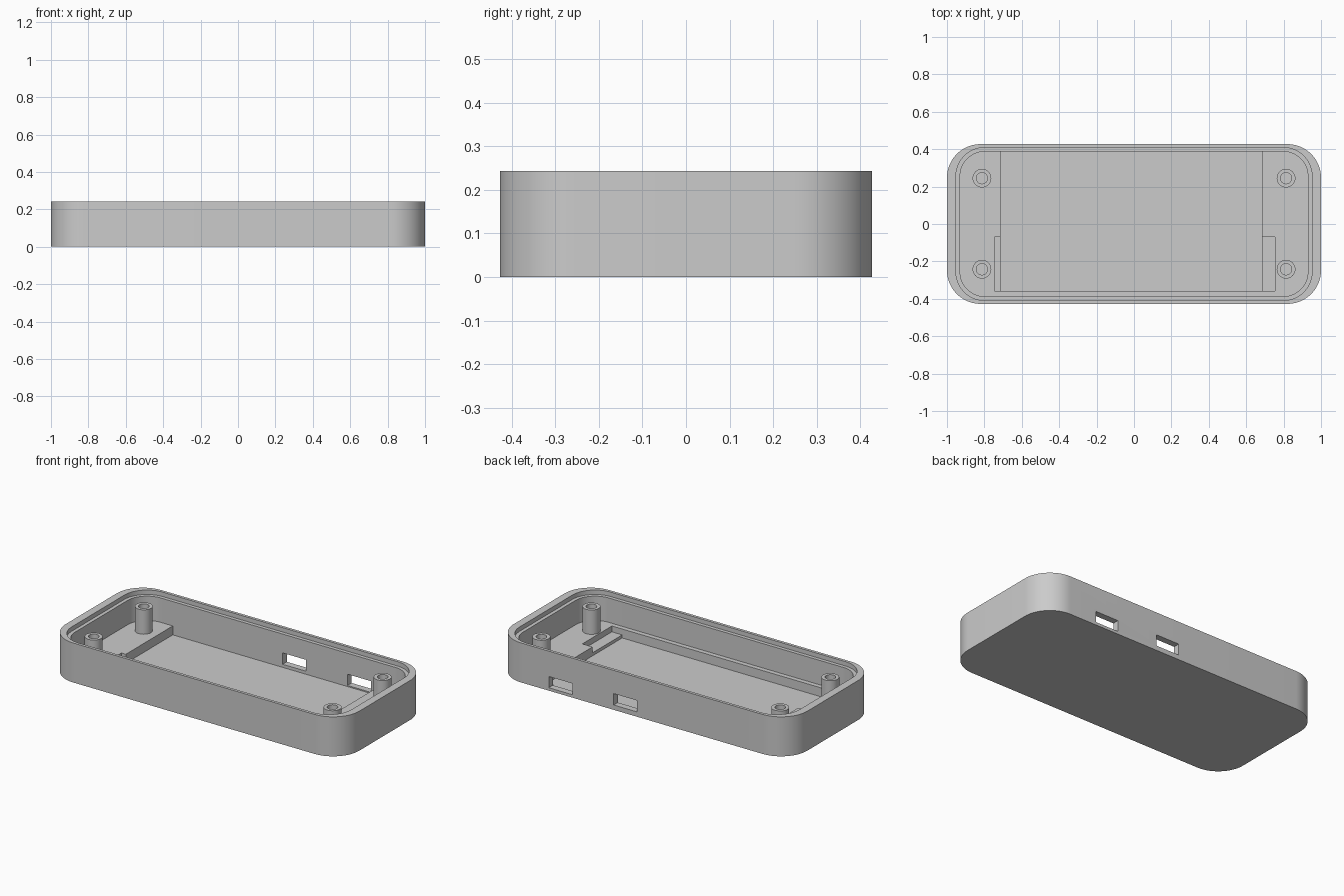
import bpy, bmesh, math

if "Cube" in bpy.data.objects:
    bpy.data.objects.remove(bpy.data.objects["Cube"])

RIM, LEDGE, DECK, FLOOR = 0.243, 0.216, 0.066, 0.011   # key heights
grey = bpy.data.materials.new("grey plastic")
grey.diffuse_color = (0.6, 0.6, 0.6, 1)
grey.use_nodes = True
grey.node_tree.nodes["Principled BSDF"].inputs["Base Color"].default_value = grey.diffuse_color


def new_object(name, bm):
    bmesh.ops.recalc_face_normals(bm, faces=bm.faces)
    mesh = bpy.data.meshes.new(name)
    bm.to_mesh(mesh)
    bm.free()
    mesh.materials.append(grey)
    obj = bpy.data.objects.new(name, mesh)
    bpy.context.collection.objects.link(obj)
    return obj


def rounded_slab(name, hx, hy, r, z0, z1, seg=20):
    """Upright prism with a rounded rectangle outline."""
    bm = bmesh.new()
    ring = []
    for q, (sx, sy) in enumerate([(1, 1), (-1, 1), (-1, -1), (1, -1)]):
        for i in range(seg + 1):
            a = math.pi / 2 * (q + i / seg)
            ring.append(bm.verts.new((sx * (hx - r) + r * math.cos(a),
                                      sy * (hy - r) + r * math.sin(a), z0)))
    base = bm.faces.new(ring)
    top = bmesh.ops.extrude_face_region(bm, geom=[base])["geom"]
    bmesh.ops.translate(bm, vec=(0, 0, z1 - z0),
                        verts=[v for v in top if isinstance(v, bmesh.types.BMVert)])
    return new_object(name, bm)


def box(name, x0, x1, y0, y1, z0, z1):
    bm = bmesh.new()
    bmesh.ops.create_cube(bm, size=1)
    for v in bm.verts:
        v.co = (x1 if v.co.x > 0 else x0, y1 if v.co.y > 0 else y0,
                z1 if v.co.z > 0 else z0)
    return new_object(name, bm)


def smooth(obj):
    bpy.ops.object.select_all(action='DESELECT')
    obj.select_set(True)
    bpy.context.view_layer.objects.active = obj
    bpy.ops.object.shade_smooth_by_angle(angle=math.radians(30))


# Enclosure shell, then everything that is cut out of it
shell = rounded_slab("enclosure_shell", 1.0, 0.427, 0.18, 0, RIM)
cutters = [
    rounded_slab("cavity_cutter", 0.93, 0.387, 0.132, DECK, 0.3),
    rounded_slab("lid_ledge_cutter", 0.952, 0.409, 0.154, LEDGE, 0.3),
    box("board_pocket_cutter", -0.715, 0.685, -0.358, 0.387, FLOOR, 0.12),
    box("left_notch_cutter", -0.745, -0.70, -0.358, -0.07, 0.03, 0.12),
    box("right_notch_cutter", 0.67, 0.755, -0.358, -0.07, 0.03, 0.12),
    box("inner_port_cutter", 0.033, 0.193, 0.36, 0.5, 0.03, 0.10),
    box("outer_port_cutter", 0.475, 0.635, 0.36, 0.5, 0.018, 0.087),
]
bpy.context.view_layer.objects.active = shell
for cutter in cutters:
    mod = shell.modifiers.new(cutter.name, 'BOOLEAN')
    mod.operation, mod.solver, mod.object = 'DIFFERENCE', 'EXACT', cutter
    bpy.ops.object.modifier_apply(modifier=mod.name)
    bpy.data.objects.remove(cutter)
smooth(shell)


# Hollow screw bosses: a turned profile with a blind hole
def screw_boss(name, x, y, n=32):
    bm = bmesh.new()
    profile = [(0.05, DECK - 0.004), (0.05, LEDGE), (0.03, LEDGE), (0.03, DECK + 0.002)]
    rings = [[bm.verts.new((x + r * math.cos(2 * math.pi * i / n),
                            y + r * math.sin(2 * math.pi * i / n), z))
              for i in range(n)] for r, z in profile]
    for a, b in zip(rings, rings[1:]):
        for i in range(n):
            j = (i + 1) % n
            bm.faces.new((a[i], a[j], b[j], b[i]))
    bm.faces.new(rings[0])
    bm.faces.new(rings[-1])
    smooth(new_object(name, bm))


for side, x in (("left", -0.813), ("right", 0.813)):
    for end, y in (("front", -0.242), ("back", 0.245)):
        screw_boss(f"{end}_{side}_screw_boss", x, y)
